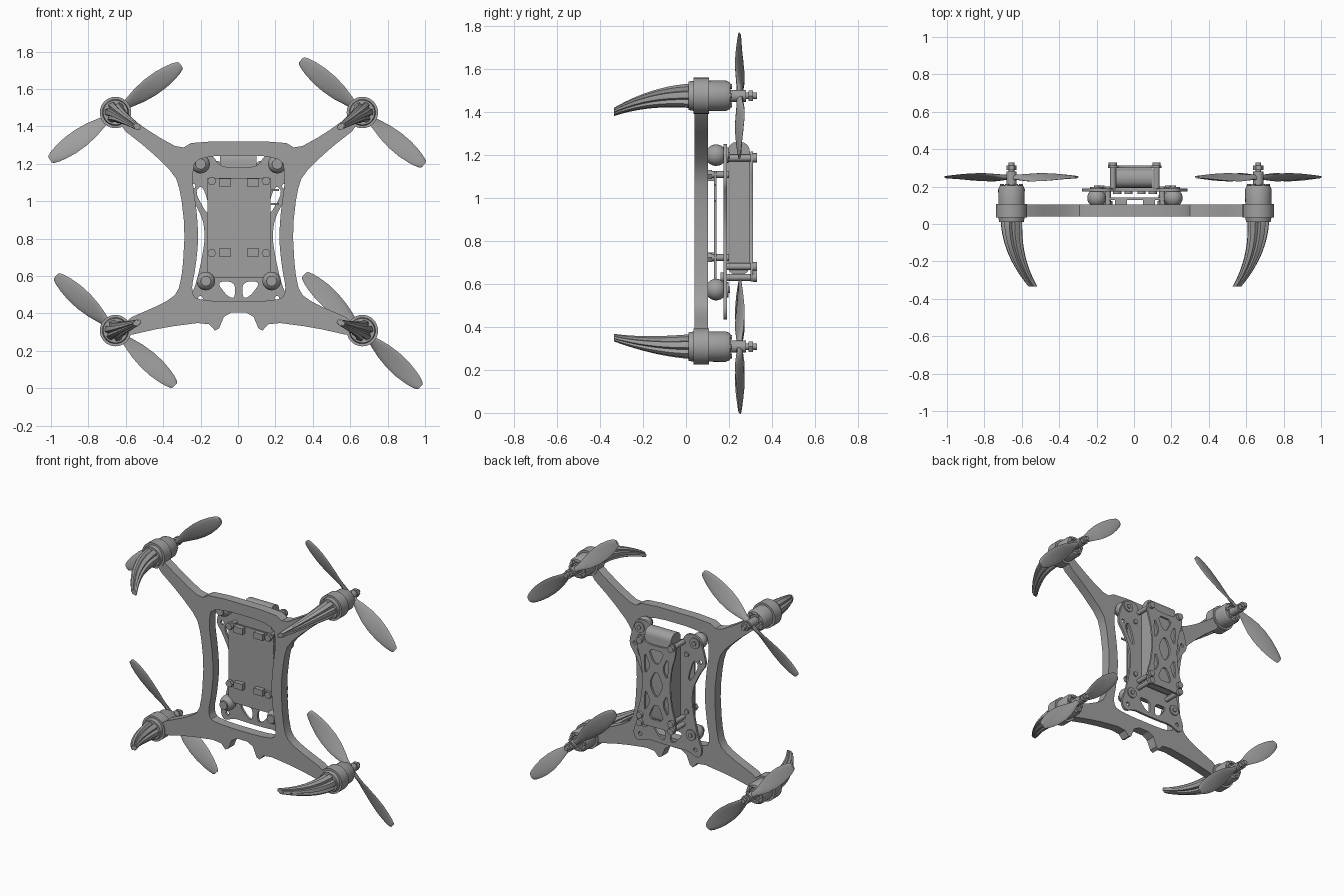
import bpy, bmesh, math
from mathutils import Vector, Matrix

cube = bpy.data.objects.get("Cube")
if cube:
    bpy.data.objects.remove(cube)

grey = bpy.data.materials.new("mid grey")
grey.use_nodes = True
COLOUR = (0.35, 0.35, 0.35, 1)
grey.diffuse_color = COLOUR
grey.node_tree.nodes["Principled BSDF"].inputs["Base Color"].default_value = COLOUR


def add(name, mesh, angle=35):
    ob = bpy.data.objects.new(name, mesh)
    bpy.context.collection.objects.link(ob)
    mesh.materials.clear()
    mesh.materials.append(grey)
    bpy.ops.object.select_all(action='DESELECT')
    ob.select_set(True)
    bpy.context.view_layer.objects.active = ob
    bpy.ops.object.shade_smooth_by_angle(angle=math.radians(angle))
    return ob


def loft(name, rings):
    """Skin a row of equal rings and cap both ends."""
    bm = bmesh.new()
    rows = [[bm.verts.new(p) for p in ring] for ring in rings]
    for a, b in zip(rows, rows[1:]):
        for i in range(len(a)):
            j = (i + 1) % len(a)
            bm.faces.new((a[i], a[j], b[j], b[i]))
    bm.faces.new(rows[0])
    bm.faces.new(rows[-1])
    bmesh.ops.recalc_face_normals(bm, faces=bm.faces)
    mesh = bpy.data.meshes.new(name)
    bm.to_mesh(mesh)
    bm.free()
    return add(name, mesh)


def lathe(name, x, z, profile, sides=32):
    """Turn (radius, y) pairs round an axis along y."""
    turn = [math.tau * i / sides for i in range(sides)]
    return loft(name, [[(x + r * math.cos(t), y, z + r * math.sin(t)) for t in turn]
                       for r, y in profile])


def rod(name, x, z, r, y0, y1, sides=16):
    return lathe(name, x, z, [(r, y0), (r, y1)], sides)


def box(name, centre, size, bevel=0, segments=4):
    bm = bmesh.new()
    bmesh.ops.create_cube(bm, size=1, matrix=Matrix.Translation(centre) @ Matrix.Diagonal((*size, 1)))
    if bevel:
        edges = [e for e in bm.edges if abs(e.verts[0].co.x - e.verts[1].co.x) > 0.01]
        bmesh.ops.bevel(bm, geom=edges, offset=bevel, segments=segments, affect='EDGES', profile=0.5)
    mesh = bpy.data.meshes.new(name)
    bm.to_mesh(mesh)
    bm.free()
    return add(name, mesh)


def soften(pts, passes=2):
    for _ in range(passes):
        out = []
        for a, b in zip(pts, pts[1:] + pts[:1]):
            a, b = Vector(a), Vector(b)
            out += [a.lerp(b, 0.22), a.lerp(b, 0.78)]
        pts = out
    return pts


def both(half):
    """Complete a half outline by mirroring it."""
    return half + [(-x, z) for x, z in reversed(half)]


def flip(loop):
    return [(-x, z) for x, z in loop]


def disc(x, z, r, n=16):
    return [(x + r * math.cos(math.tau * i / n), z + r * math.sin(math.tau * i / n)) for i in range(n)]


def plate(name, loops, y0, y1):
    """Flat sheet in the xz plane; loops after the first are holes."""
    cu = bpy.data.curves.new(name, 'CURVE')
    cu.dimensions = '2D'
    cu.fill_mode = 'BOTH'
    cu.extrude = (y1 - y0) / 2
    for loop in loops:
        sp = cu.splines.new('POLY')
        sp.points.add(len(loop) - 1)
        for p, q in zip(sp.points, loop):
            p.co = (q[0], q[1], 0, 1)
        sp.use_cyclic_u = True
    tmp = bpy.data.objects.new(name + " outline", cu)
    mesh = bpy.data.meshes.new_from_object(tmp)
    bpy.data.objects.remove(tmp)
    mesh.transform(Matrix.Translation((0.004, (y0 + y1) / 2, 0)) @ Matrix.Rotation(math.pi / 2, 4, 'X'))
    return add(name, mesh, 30)


# Main frame with four arms and a large opening
frame = both([(0.24, 1.32), (0.31, 1.278), (0.45, 1.355), (0.62, 1.475), (0.64, 1.4),
              (0.48, 1.275), (0.34, 1.14), (0.31, 1.04), (0.288, 0.85), (0.30, 0.63),
              (0.325, 0.51), (0.40, 0.455), (0.62, 0.36), (0.62, 0.275), (0.40, 0.325),
              (0.17, 0.355), (0.115, 0.295), (0.07, 0.405)])
opening = both([(0.23, 1.245), (0.25, 1.12), (0.225, 0.95), (0.215, 0.8), (0.23, 0.65),
                (0.255, 0.52), (0.22, 0.465)])
plate("main_frame", [soften(frame, 1), soften(opening)], 0.04, 0.103)

# Waisted mounting plate
mount = both([(0.10, 1.18), (0.14, 1.25), (0.23, 1.25), (0.26, 1.18), (0.29, 1.07),
              (0.245, 1.01), (0.19, 0.9), (0.18, 0.8), (0.2, 0.68), (0.225, 0.57),
              (0.26, 0.48), (0.23, 0.425), (0.15, 0.46), (0.06, 0.455)])
slot = soften([(0.195, 1.09), (0.235, 1.05), (0.17, 0.93), (0.15, 0.95)])
kidney = soften([(0.02, 0.48), (0.02, 0.57), (0.12, 0.57), (0.06, 0.49)])
holes = [disc(s * x, z, 0.013) for s in (-1, 1) for x, z in ((0.245, 1.08), (0.205, 0.48))]
plate("mounting_plate", [soften(mount), slot, flip(slot), kidney, flip(kidney)] + holes, 0.175, 0.19)

# Rear cover plate with truss cut-outs
cover = both([(0.08, 1.17), (0.10, 1.215), (0.14, 1.215), (0.145, 1.14), (0.115, 1.05),
              (0.10, 0.92), (0.115, 0.78), (0.145, 0.69), (0.14, 0.605), (0.08, 0.62)])
cut_top = soften(both([(0.06, 1.14), (0.02, 1.05)]), 1)
cut_bottom = soften(both([(0.02, 0.77), (0.06, 0.67)]), 1)
cut_mid = soften(both([(0.015, 0.99), (0.05, 0.91), (0.015, 0.83)]), 1)
cut_high = soften([(0.085, 1.11), (0.09, 1.03), (0.08, 0.96), (0.045, 1.03)], 1)
cut_low = soften([(0.045, 0.79), (0.08, 0.86), (0.09, 0.78), (0.085, 0.71)], 1)
plate("cover_plate", [soften(cover), cut_top, cut_bottom, cut_mid, cut_high, flip(cut_high),
                      cut_low, flip(cut_low)], 0.3, 0.312)

# Battery between the plates
box("battery", (0.002, 0.245, 0.95), (0.195, 0.104, 0.62), 0.045)

# Circuit board, sockets, pins and posts
box("circuit_board", (0.005, 0.135, 0.857), (0.335, 0.012, 0.535))
for x in (-0.07, 0.08):
    for z in (1.1, 0.725):
        box("socket", (x, 0.115, z), (0.065, 0.032, 0.042))
for x in (-0.14, 0.15):
    for z in (1.108, 0.722):
        rod("board_post", x, z, 0.016, 0.115, 0.2, 12)
        rod("board_screw", x, z, 0.024, 0.1, 0.122, 6)
for z in (1.06, 0.985):
    box("side_pin", (0.19, 0.135, z), (0.06, 0.008, 0.01))
for x in (-0.09, -0.03, 0.04, 0.1):
    rod("edge_pad", x, 0.63, 0.022, 0.16, 0.176, 12)

# Cover spacers and screw heads
for x in (-0.113, 0.121):
    for z in (1.185, 0.68, 0.63):
        rod("spacer", x, z, 0.016, 0.19, 0.302, 12)
        rod("screw_head", x, z, 0.022, 0.312, 0.33, 12)

# Rubber damping balls
for x, z in ((-0.2, 1.198), (0.21, 1.198), (-0.172, 0.573), (0.18, 0.573)):
    arc = [math.radians(a) for a in range(-66, 67, 12)]
    lathe("damper_ball", x, z, [(0.05 * math.cos(a), 0.14 + 0.05 * math.sin(a)) for a in arc], 24)
    rod("damper_cap_front", x, z, 0.028, 0.088, 0.102)
    rod("damper_cap_rear", x, z, 0.036, 0.185, 0.198)
    rod("damper_pin", x, z, 0.015, 0.198, 0.205, 12)


def propeller(x, z, angle, spin):
    axis = Matrix.Translation((x, 0.25, z)) @ Matrix.Rotation(-math.radians(angle), 4, 'Y')
    widths = ((0.0, 0.035), (0.05, 0.04), (0.1, 0.07), (0.16, 0.098), (0.23, 0.112),
              (0.3, 0.108), (0.36, 0.09), (0.4, 0.07), (0.425, 0.05), (0.432, 0.03))
    for side in (0, math.pi):
        rings = []
        for r, w in widths:
            place = axis @ Matrix.Rotation(side, 4, 'Y') @ Matrix.Translation((r, 0, 0)) \
                @ Matrix.Rotation(spin * math.radians(38 - 70 * r), 4, 'X')
            thick = 0.006 if r > 0.08 else 0.012
            rings.append([place @ Vector((0, thick * math.sin(t), w / 2 * math.cos(t)))
                          for t in (math.tau * i / 12 for i in range(12))])
        loft("propeller_blade", rings)


def leg(x, z, dx, dz):
    """Ridged horn curving inwards from the motor."""
    rings = []
    for i in range(15):
        t = i / 14
        cx, cz = x + dx * t ** 2.2, z + dz * t ** 2.2
        size = 0.058 - 0.034 * t ** 1.5
        heading = math.atan2(dz, dx)
        ring = []
        for k in range(24):
            a = math.tau * k / 24
            r = size * (0.72 if k % 4 == 0 else 1)
            u, v = r * math.cos(a), r * math.sin(a) * (1 - 0.3 * t)
            ring.append((cx + u * math.cos(heading) - v * math.sin(heading), 0.03 - 0.365 * t,
                         cz + u * math.sin(heading) + v * math.cos(heading)))
        rings.append(ring)
    loft("landing_leg", rings)


# Motors, propellers and landing legs
for x, z, angle, spin, dz in ((-0.655, 1.474, 36, 1, -0.075), (0.665, 1.474, -40.5, -1, -0.075),
                              (-0.655, 0.308, -42.7, -1, 0.042), (0.665, 0.308, -44, 1, 0.042)):
    lathe("motor_mount", x, z, [(0.066, 0.012), (0.07, 0.035), (0.084, 0.035), (0.084, 0.108), (0.07, 0.108)])
    lathe("motor_bell", x, z, [(0.07, 0.1), (0.071, 0.185), (0.062, 0.205), (0.045, 0.208), (0.04, 0.2)])
    for k in range(6):
        a = math.tau * k / 6
        rod("bell_bolt", x + 0.05 * math.cos(a), z + 0.05 * math.sin(a), 0.011, 0.195, 0.214, 8)
    rod("propeller_hub", x, z, 0.028, 0.2, 0.28)
    rod("propeller_nut", x, z, 0.028, 0.29, 0.312, 6)
    rod("motor_shaft", x, z, 0.015, 0.27, 0.33, 12)
    propeller(x, z, angle, spin)
    leg(x, z, math.copysign(0.115, -x), dz)
